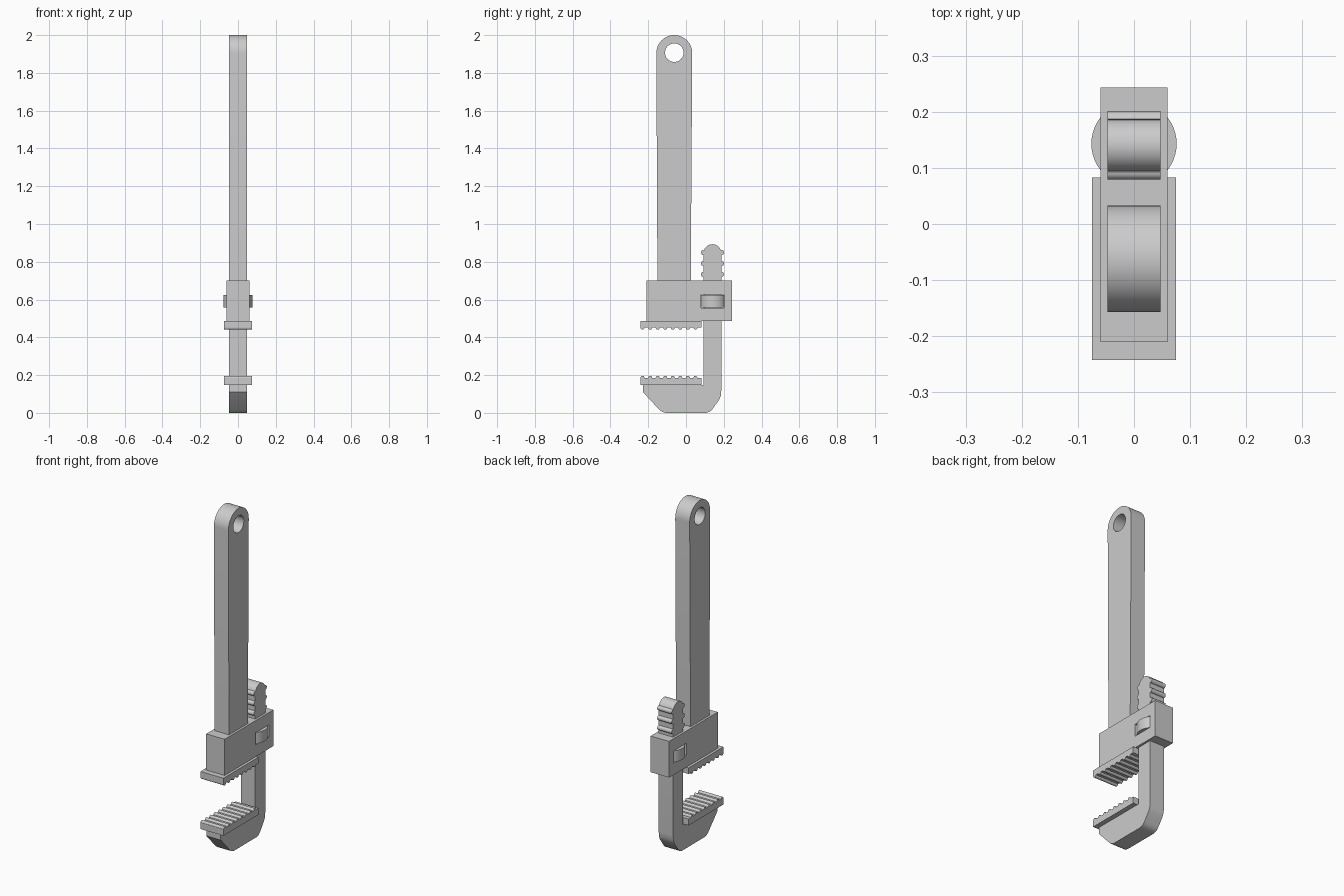
import bpy, bmesh
from math import pi, sin, cos, radians
from mathutils import Matrix

if "Cube" in bpy.data.objects:
    bpy.data.objects.remove(bpy.data.objects["Cube"])


def arc(cy, cz, r, a0, a1, n):
    """Points on an arc in the YZ plane, angles in degrees."""
    return [(cy + r * cos(radians(a0 + (a1 - a0) * i / n)),
             cz + r * sin(radians(a0 + (a1 - a0) * i / n))) for i in range(n + 1)]


def plate(name, half, *loops):
    """Extrude closed YZ outlines (later loops are holes) to x = +-half."""
    cu = bpy.data.curves.new(name, 'CURVE')
    cu.dimensions = '2D'
    cu.fill_mode = 'BOTH'
    cu.extrude = half
    for pts in loops:
        sp = cu.splines.new('POLY')
        sp.points.add(len(pts) - 1)
        for p, (y, z) in zip(sp.points, pts):
            p.co = (y, z, 0, 1)
        sp.use_cyclic_u = True
    tmp = bpy.data.objects.new(name + "_outline", cu)
    bpy.context.collection.objects.link(tmp)
    bpy.context.view_layer.update()
    dg = bpy.context.evaluated_depsgraph_get()
    me = bpy.data.meshes.new_from_object(tmp.evaluated_get(dg))
    bpy.data.objects.remove(tmp)
    # local x, y, z -> world y, z, x
    me.transform(Matrix(((0, 0, 1, 0), (1, 0, 0, 0), (0, 1, 0, 0), (0, 0, 0, 1))))
    bm = bmesh.new()
    bm.from_mesh(me)
    bmesh.ops.remove_doubles(bm, verts=bm.verts, dist=1e-5)
    bmesh.ops.recalc_face_normals(bm, faces=bm.faces)
    bm.to_mesh(me)
    bm.free()
    return finish(name, me)


def finish(name, me):
    me.name = name
    ob = bpy.data.objects.new(name, me)
    bpy.context.collection.objects.link(ob)
    bpy.ops.object.select_all(action='DESELECT')
    ob.select_set(True)
    bpy.context.view_layer.objects.active = ob
    bpy.ops.object.shade_smooth_by_angle(angle=radians(30))
    return ob


def box(y0, y1, z0, z1):
    return [(y0, z0), (y1, z0), (y1, z1), (y0, z1)]


SHANK = 0.14   # y centre of the sliding shank and wheel
W = 0.047      # half width of shank, half thickness of bars

# handle: slightly tapered bar with rounded end and hanging hole
plate("handle", W,
      [(-0.151, 0.68), (0.025, 0.68)] + arc(-0.062, 1.905, 0.095, 0, 180, 24),
      arc(-0.062, 1.907, 0.049, 0, 352.5, 47))

# housing with a window for the wheel
plate("housing", 0.06, box(-0.21, 0.243, 0.487, 0.70),
      box(SHANK - 0.061, SHANK + 0.061, 0.556, 0.628))

# adjusting wheel
bm = bmesh.new()
bmesh.ops.create_cone(bm, cap_ends=True, segments=48, radius1=0.076, radius2=0.076,
                      depth=0.066, matrix=Matrix.Translation((0, SHANK + 0.003, 0.592)))
me = bpy.data.meshes.new("adjusting_wheel")
bm.to_mesh(me)
bm.free()
finish("adjusting_wheel", me)

# hook jaw: ridged shank that bends round under the jaws
right, left = [], []
for z in (0.733, 0.791, 0.849):
    right += arc(SHANK + W, z, 0.014, -90, 90, 8)
    left += arc(SHANK - W, z, 0.014, 270, 90, 8)
plate("hook_jaw", W,
      arc(-0.10, 0.06, 0.06, 230, 270, 5) + arc(0.10, 0.05, 0.05, 270, 325, 6)
      + [(0.176, 0.07), (0.184, 0.09), (SHANK + W, 0.12)]
      + right + arc(SHANK, 0.846, W, 15, 165, 18) + left[::-1]
      + [(SHANK - W, 0.148), (-0.228, 0.148), (-0.228, 0.11)])


# toothed jaw plates
def jaw(name, back, face, s):
    pts = [(0.083, back), (-0.242, back), (-0.242, face)]
    for i in range(8):
        pts += arc(-0.230 + 0.040 * i, face, 0.0105, s * 180, 0, 8)
    plate(name, 0.075, pts + [(0.083, face)])


jaw("upper_jaw_plate", 0.487, 0.451, -1)
jaw("lower_jaw_plate", 0.148, 0.186, 1)
